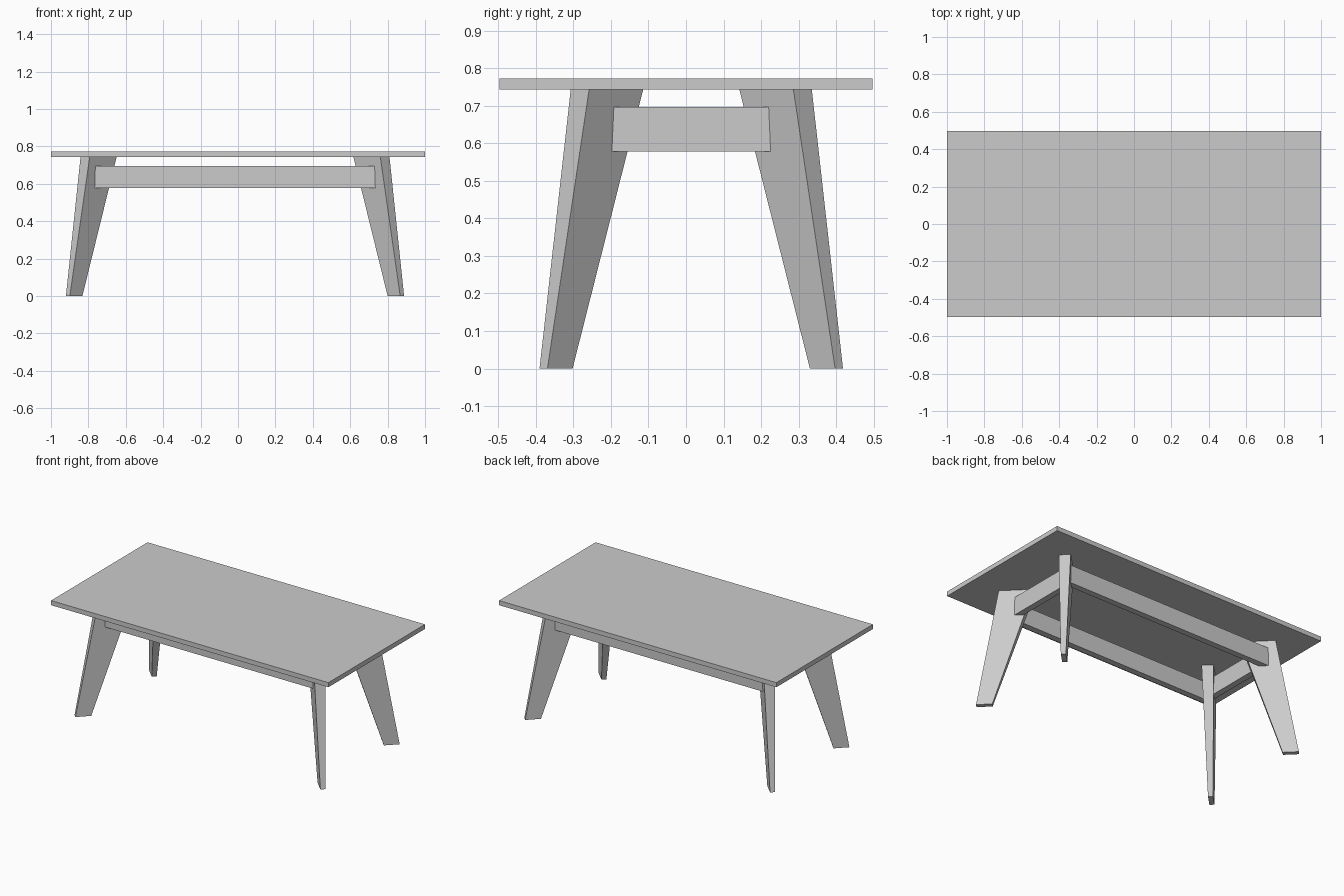
import bpy
import bmesh
from mathutils import Vector

cube = bpy.data.objects.get("Cube")
if cube:
    bpy.data.objects.remove(cube)

# One plain grey for the whole table
grey = bpy.data.materials.new("plain grey")
grey.use_nodes = True
colour = (0.6, 0.6, 0.6, 1)
grey.diffuse_color = colour
grey.node_tree.nodes["Principled BSDF"].inputs["Base Color"].default_value = colour

TOP_UNDER = 0.743
BASE = Vector((-0.016, 0.014, 0))  # the base sits slightly off centre


def loft(name, bottom, top):
    """Flat-sided solid between two four-cornered outlines."""
    bm = bmesh.new()
    low = [bm.verts.new(p) for p in bottom]
    high = [bm.verts.new(p) for p in top]
    bm.faces.new(low[::-1])
    bm.faces.new(high)
    for i in range(4):
        j = (i + 1) % 4
        bm.faces.new((low[i], low[j], high[j], high[i]))
    bmesh.ops.recalc_face_normals(bm, faces=bm.faces)
    mesh = bpy.data.meshes.new(name)
    bm.to_mesh(mesh)
    bm.free()
    mesh.materials.append(grey)
    obj = bpy.data.objects.new(name, mesh)
    bpy.context.collection.objects.link(obj)
    return obj


def box(name, centre, half, z0, z1):
    outline = [(sx * half[0] + centre[0], sy * half[1] + centre[1])
               for sx, sy in ((-1, -1), (1, -1), (1, 1), (-1, 1))]
    return loft(name, [(x, y, z0) for x, y in outline],
                [(x, y, z1) for x, y in outline])


def leg_outline(sx, sy, out_x, out_y, thick, wide, z):
    """Plank section turned 45 degrees, its narrow end facing the corner."""
    pts = [(out_x, out_y - thick), (out_x - thick, out_y),
           (out_x - thick - wide, out_y - wide),
           (out_x - wide, out_y - thick - wide)]
    return [BASE + Vector((sx * x, sy * y, z)) for x, y in pts]


# Table top
box("table_top", (0, 0), (1, 0.497), TOP_UNDER, 0.773)

# Splayed, tapered legs
for side, sx in (("left", 1), ("right", -1)):
    for end, sy in (("front", -1), ("back", 1)):
        loft(f"{end}_{side}_leg",
             leg_outline(sx, sy, 0.904, 0.404, 0.021, 0.067, 0),
             leg_outline(sx, sy, 0.826, 0.321, 0.049, 0.144, TOP_UNDER))

# Rails running into the legs
RAIL = 0.02  # half thickness
for name, s in (("front_rail", -1), ("back_rail", 1)):
    box(name, (BASE.x, BASE.y + s * (0.289 - RAIL)), (0.768, RAIL), 0.578, 0.696)
for name, s in (("left_rail", 1), ("right_rail", -1)):
    box(name, (BASE.x + s * (0.758 - RAIL), BASE.y), (RAIL, 0.232), 0.578, 0.696)
